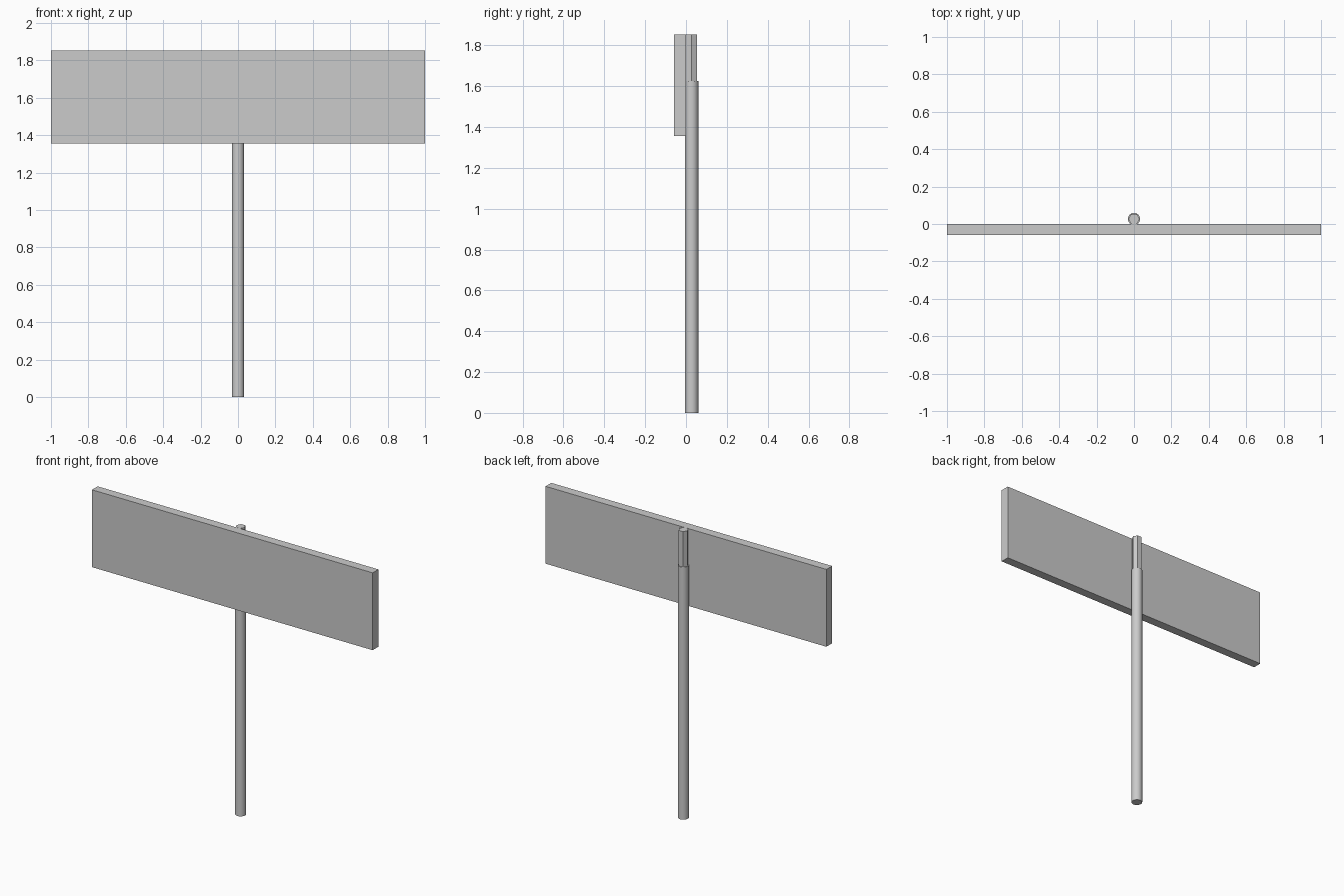
import bpy, math

if "Cube" in bpy.data.objects:
    bpy.data.objects.remove(bpy.data.objects["Cube"])

POLE_Y = 0.027


def pole(name, sides, radius, z0, z1, turn=0.0, smooth=False):
    bpy.ops.mesh.primitive_cylinder_add(
        vertices=sides, radius=radius, depth=z1 - z0,
        location=(0, POLE_Y, (z0 + z1) / 2), rotation=(0, 0, turn))
    obj = bpy.context.object
    obj.name = name
    if smooth:
        bpy.ops.object.shade_smooth_by_angle(angle=math.radians(35))
    return obj


# Flat sign panel
bpy.ops.mesh.primitive_cube_add(size=1, location=(0, -0.029, 1.604))
panel = bpy.context.object
panel.name = "sign_panel"
panel.scale = (2.0, 0.058, 0.498)
bpy.ops.object.transform_apply(location=False, rotation=False, scale=True)

# Round lower post standing on the ground
pole("lower_post", 16, 0.033, 0.0, 1.625, smooth=True)

# Thinner six-sided post top behind the panel, corners towards the sides
pole("upper_post", 6, 0.03, 1.625, 1.853, turn=math.pi / 2)
